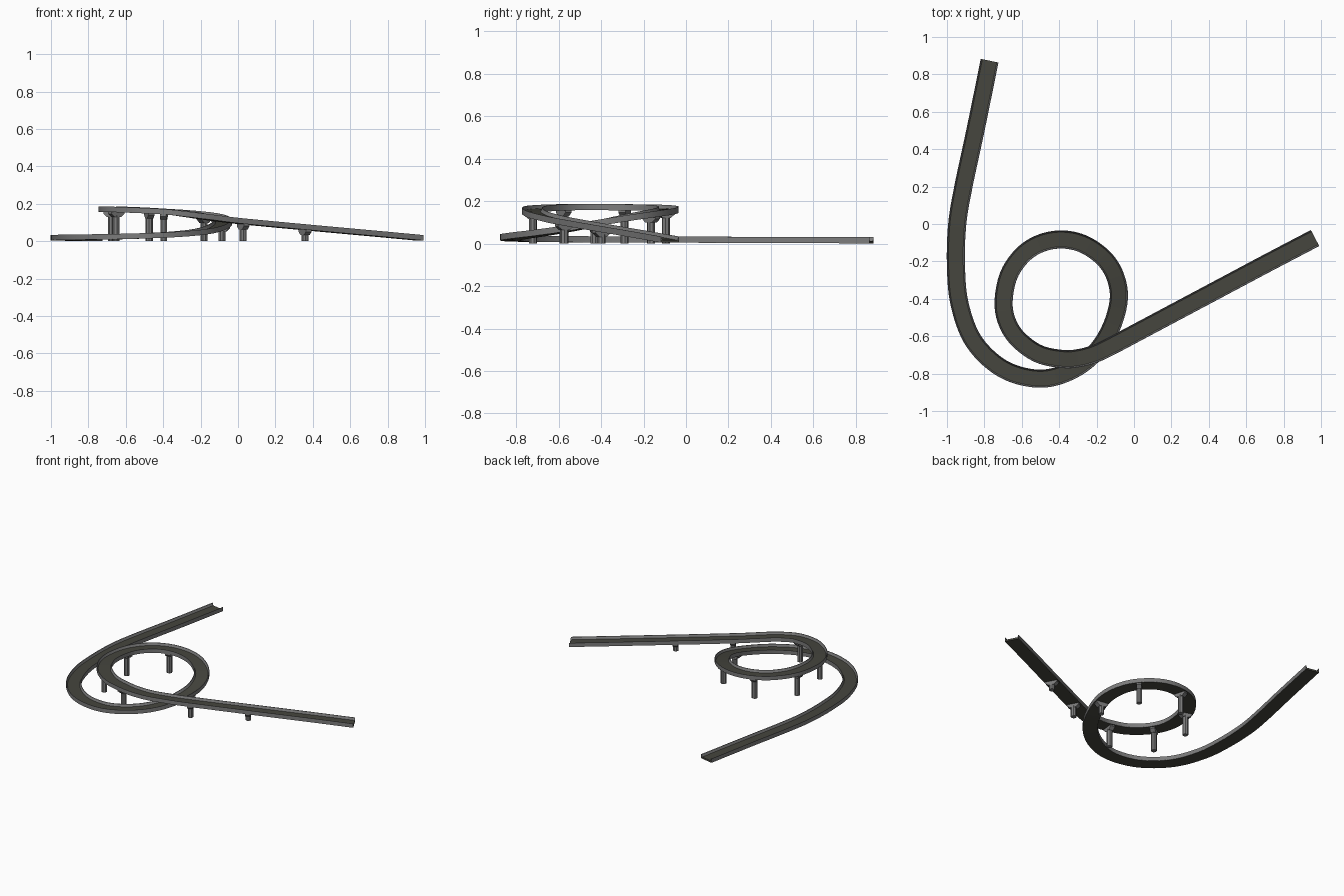
import bpy, bmesh, math
from mathutils import Vector

if "Cube" in bpy.data.objects:
    bpy.data.objects.remove(bpy.data.objects["Cube"])


def material(name, rgb):
    m = bpy.data.materials.new(name)
    m.diffuse_color = (*rgb, 1)
    m.use_nodes = True
    m.node_tree.nodes["Principled BSDF"].inputs["Base Color"].default_value = m.diffuse_color
    return m


asphalt = material("dark asphalt", (0.06, 0.06, 0.048))
concrete = material("grey concrete", (0.2, 0.2, 0.2))

# Road centre line: x, y, height of the underside
PATH = [
    (0.968, -0.075, 0.004), (0.72, -0.205, 0.027), (0.5, -0.322, 0.047),
    (0.25, -0.455, 0.07), (0.0, -0.588, 0.094), (-0.1, -0.641, 0.106),
    (-0.2, -0.690, 0.119), (-0.29, -0.716, 0.131), (-0.38, -0.722, 0.142),
    (-0.51, -0.694, 0.150), (-0.62, -0.615, 0.155), (-0.68, -0.52, 0.157),
    (-0.697, -0.41, 0.157), (-0.668, -0.27, 0.156), (-0.59, -0.16, 0.154),
    (-0.49, -0.1, 0.15), (-0.375, -0.083, 0.144), (-0.26, -0.112, 0.135),
    (-0.155, -0.19, 0.122), (-0.097, -0.29, 0.105), (-0.082, -0.41, 0.083),
    (-0.125, -0.56, 0.055), (-0.21, -0.69, 0.035), (-0.345, -0.788, 0.022),
    (-0.51, -0.827, 0.014), (-0.70, -0.775, 0.009), (-0.855, -0.63, 0.007),
    (-0.932, -0.43, 0.005), (-0.952, -0.22, 0.004), (-0.945, 0.0, 0.004),
    (-0.912, 0.2, 0.003), (-0.848, 0.5, 0.002), (-0.772, 0.873, 0.001),
]


def smooth_path(pts, steps=7):
    """Catmull-Rom samples through the points."""
    p = [Vector(q) for q in pts]
    p = [2 * p[0] - p[1]] + p + [2 * p[-1] - p[-2]]
    out = []
    for i in range(1, len(p) - 2):
        a, b, c, d = p[i - 1:i + 3]
        for s in range(steps):
            t = s / steps
            out.append(0.5 * (2 * b + (c - a) * t + (2 * a - 5 * b + 4 * c - d) * t * t
                              + (3 * b - a - 3 * c + d) * t ** 3))
    return out + [p[-2]]


LINE = smooth_path(PATH)


def side_at(i):
    t = LINE[min(i + 1, len(LINE) - 1)] - LINE[max(i - 1, 0)]
    return Vector((t.y, -t.x, 0)).normalized()


def finish(bm, name, mat):
    bmesh.ops.recalc_face_normals(bm, faces=bm.faces)
    me = bpy.data.meshes.new(name)
    bm.to_mesh(me)
    bm.free()
    ob = bpy.data.objects.new(name, me)
    bpy.context.collection.objects.link(ob)
    me.materials.append(mat)
    bpy.ops.object.select_all(action='DESELECT')
    ob.select_set(True)
    bpy.context.view_layer.objects.active = ob
    bpy.ops.object.shade_smooth_by_angle(angle=math.radians(25))
    return ob


def sweep(name, profile, mat):
    """Run a closed (across, up) profile along the road."""
    bm = bmesh.new()
    rings = []
    for i, c in enumerate(LINE):
        s = side_at(i)
        rings.append([bm.verts.new(c + s * u + Vector((0, 0, v))) for u, v in profile])
    n = len(profile)
    for a, b in zip(rings, rings[1:]):
        for k in range(n):
            bm.faces.new((a[k], a[(k + 1) % n], b[(k + 1) % n], b[k]))
    bm.faces.new(rings[0])
    bm.faces.new(rings[-1])
    finish(bm, name, mat)


# Road deck and the two side barriers with sloped inner faces
sweep("road_deck", [(-0.047, 0), (0.047, 0), (0.047, 0.012), (-0.047, 0.012)], asphalt)
for side, label in ((1, "right"), (-1, "left")):
    sweep(label + "_barrier", [(side * u, v) for u, v in (
        (0.046, 0.0005), (0.0485, 0.0005), (0.0485, 0.029), (0.0455, 0.029),
        (0.043, 0.019), (0.039, 0.0118), (0.046, 0.0118))], concrete)


def pillar(index, x, y):
    """Octagonal column with a flared crosshead under the road."""
    i = min((k for k in range(len(LINE)) if LINE[k].z > 0.03),
            key=lambda k: (LINE[k].xy - Vector((x, y))).length)
    c, s = LINE[i], side_at(i)
    f = Vector((-s.y, s.x, 0))
    base = Vector((c.x, c.y, 0))
    top = c.z + 0.002
    bm = bmesh.new()
    # column
    rings = []
    for z in (0, top - 0.02):
        rings.append([bm.verts.new(base + Vector((0, 0, z))
                      + 0.019 * (s * math.cos(a) + f * math.sin(a)))
                      for a in [math.pi / 8 + k * math.pi / 4 for k in range(8)]])
    for k in range(8):
        bm.faces.new((rings[0][k], rings[0][(k + 1) % 8], rings[1][(k + 1) % 8], rings[1][k]))
    bm.faces.new(rings[0])
    bm.faces.new(rings[1])
    # crosshead
    outline = [(-0.02, -0.03), (0.02, -0.03), (0.041, -0.012), (0.041, 0),
               (-0.041, 0), (-0.041, -0.012)]
    ends = [[bm.verts.new(base + s * u + f * d + Vector((0, 0, top + v))) for u, v in outline]
            for d in (-0.017, 0.017)]
    for k in range(6):
        bm.faces.new((ends[0][k], ends[0][(k + 1) % 6], ends[1][(k + 1) % 6], ends[1][k]))
    bm.faces.new(ends[0])
    bm.faces.new(ends[1])
    finish(bm, f"support_pillar_{index}", concrete)


for n, (x, y) in enumerate([(0.36, -0.4), (0.03, -0.575), (-0.395, -0.72), (-0.645, -0.58),
                            (-0.675, -0.29), (-0.48, -0.1), (-0.175, -0.165), (-0.082, -0.43)]):
    pillar(n + 1, x, y)
